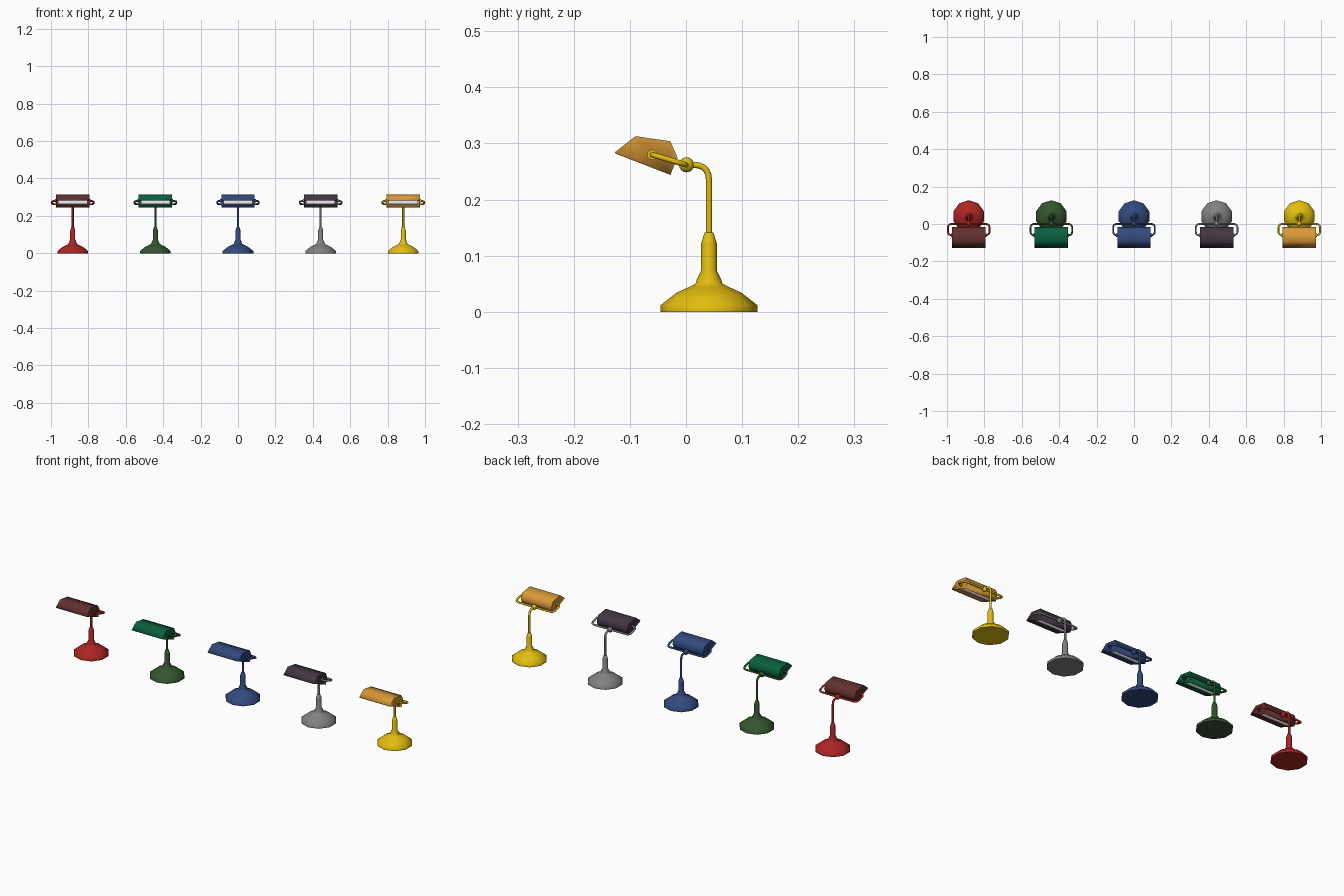
import bpy, bmesh, math
from mathutils import Vector

if "Cube" in bpy.data.objects:
    bpy.data.objects.remove(bpy.data.objects["Cube"])

def mat(name, c):
    m = bpy.data.materials.new(name)
    m.diffuse_color = (*c, 1)
    m.use_nodes = True
    m.node_tree.nodes["Principled BSDF"].inputs["Base Color"].default_value = m.diffuse_color
    return m

red = mat("red", (0.42, 0.018, 0.018))
maroon = mat("maroon", (0.125, 0.03, 0.03))
olive = mat("olive_green", (0.034, 0.09, 0.027))
emerald = mat("emerald", (0.003, 0.115, 0.05))
blue = mat("blue", (0.033, 0.068, 0.21))
grey = mat("grey", (0.22, 0.22, 0.22))
plum = mat("dark_plum", (0.055, 0.038, 0.055))
yellow = mat("yellow", (0.76, 0.51, 0.005))
amber = mat("amber", (0.7, 0.32, 0.04))
white = mat("white", (0.8, 0.8, 0.82))

def finish(name, bm, x, m, angle=65):
    bmesh.ops.recalc_face_normals(bm, faces=bm.faces)
    me = bpy.data.meshes.new(name)
    bm.to_mesh(me)
    bm.free()
    return place(name, me, x, m, angle)

def place(name, me, x, m, angle=65):
    ob = bpy.data.objects.new(name, me)
    bpy.context.collection.objects.link(ob)
    ob.location.x = x
    me.materials.clear()
    me.materials.append(m)
    bpy.ops.object.select_all(action='DESELECT')
    ob.select_set(True)
    bpy.context.view_layer.objects.active = ob
    bpy.ops.object.shade_smooth_by_angle(angle=math.radians(angle))
    return ob

def lathe(name, prof, sides, y, x, m):
    # closed turned shape around a vertical axis
    bm = bmesh.new()
    rings = []
    for r, z in prof:
        rings.append([bm.verts.new((r * math.sin(2 * math.pi * i / sides),
                                    y + r * math.cos(2 * math.pi * i / sides), z))
                      for i in range(sides)])
    for a, b in zip(rings, rings[1:]):
        for i in range(sides):
            j = (i + 1) % sides
            bm.faces.new((a[i], a[j], b[j], b[i]))
    bm.faces.new(rings[0])
    bm.faces.new(rings[-1])
    return finish(name, bm, x, m)

def rounded(pts, rad, n=5):
    # path with its inner corners rounded
    pts = [Vector(p) for p in pts]
    out = [pts[0]]
    for a, b, c in zip(pts, pts[1:], pts[2:]):
        p, q = b + (a - b).normalized() * rad, b + (c - b).normalized() * rad
        for i in range(n + 1):
            t = i / n
            out.append(p * (1 - t) ** 2 + b * (2 * t * (1 - t)) + q * t * t)
    return out + [pts[-1]]

def tube(name, pts, r, x, m):
    cu = bpy.data.curves.new(name, 'CURVE')
    cu.dimensions = '3D'
    cu.bevel_depth = r
    cu.bevel_resolution = 2
    cu.use_fill_caps = True
    sp = cu.splines.new('POLY')
    sp.points.add(len(pts) - 1)
    for s, p in zip(sp.points, pts):
        s.co = (*p, 1)
    tmp = bpy.data.objects.new(name + "_path", cu)
    bpy.context.collection.objects.link(tmp)
    me = bpy.data.meshes.new_from_object(tmp.evaluated_get(bpy.context.evaluated_depsgraph_get()))
    bpy.data.objects.remove(tmp)
    return place(name, me, x, m)

def rod(name, x0, x1, y, z, r, sides, x, m):
    # cylinder lying along x
    bm = bmesh.new()
    ends = [[bm.verts.new((xx, y + r * math.cos(2 * math.pi * i / sides),
                           z + r * math.sin(2 * math.pi * i / sides)))
             for i in range(sides)] for xx in (x0, x1)]
    for i in range(sides):
        j = (i + 1) % sides
        bm.faces.new((ends[0][i], ends[0][j], ends[1][j], ends[1][i]))
    bm.faces.new(ends[0])
    bm.faces.new(ends[1])
    return finish(name, bm, x, m, 50)

BASE = [(0.086, 0), (0.086, 0.012), (0.058, 0.034), (0.034, 0.045), (0.024, 0.05),
        (0.022, 0.057), (0.014, 0.073), (0.014, 0.122), (0.008, 0.141), (0.004, 0.142)]
SHADE = [(-0.127, 0.284), (-0.09, 0.313), (-0.028, 0.304), (-0.015, 0.275), (-0.028, 0.244)]
HW = 0.089

def shade(x, m):
    # half-round hood, closed at both ends and open below
    bm = bmesh.new()
    l, r = [[bm.verts.new((s * HW, y, z)) for y, z in SHADE] for s in (-1, 1)]
    for i in range(len(SHADE) - 1):
        bm.faces.new((l[i], l[i + 1], r[i + 1], r[i]))
    bm.faces.new(l)
    bm.faces.new(r)
    ob = finish("shade", bm, x, m)
    c = Vector((0, -0.066, 0.279))
    me = ob.data
    if sum((p.center - c).dot(p.normal) for p in me.polygons) < 0:
        me.flip_normals()
    so = ob.modifiers.new("thickness", 'SOLIDIFY')
    so.thickness = 0.003
    so.offset = -1

def lamp(x, body, hood):
    lathe("base", BASE, 10, 0.041, x, body)
    # stem with bend toward the front
    tube("stem", rounded([(0, 0.041, 0.135), (0, 0.041, 0.262), (0, 0, 0.262)], 0.028), 0.0055, x, body)
    # joint knuckle
    bm = bmesh.new()
    bmesh.ops.create_uvsphere(bm, u_segments=12, v_segments=8, radius=0.0135)
    for v in bm.verts:
        v.co += Vector((0, 0.001, 0.262))
    finish("joint", bm, x, body)
    # yoke arm around the shade
    w = 0.1115
    yoke = [(-0.086, -0.06, 0.28), (-w, -0.06, 0.28), (-w, 0, 0.262),
            (w, 0, 0.262), (w, -0.06, 0.28), (0.086, -0.06, 0.28)]
    tube("yoke_arm", rounded(yoke, 0.022), 0.005, x, body)
    for s in (-1, 1):
        rod("pivot_washer", s * 0.088, s * 0.095, -0.06, 0.28, 0.0095, 12, x, body)
    shade(x, hood)
    rod("bulb_tube", -0.078, 0.078, -0.066, 0.271, 0.011, 12, x, white)

COLOURS = [(red, maroon), (olive, emerald), (blue, blue), (grey, plum), (yellow, amber)]
for i, (body, hood) in enumerate(COLOURS):
    lamp((i - 2) * 0.4418, body, hood)
